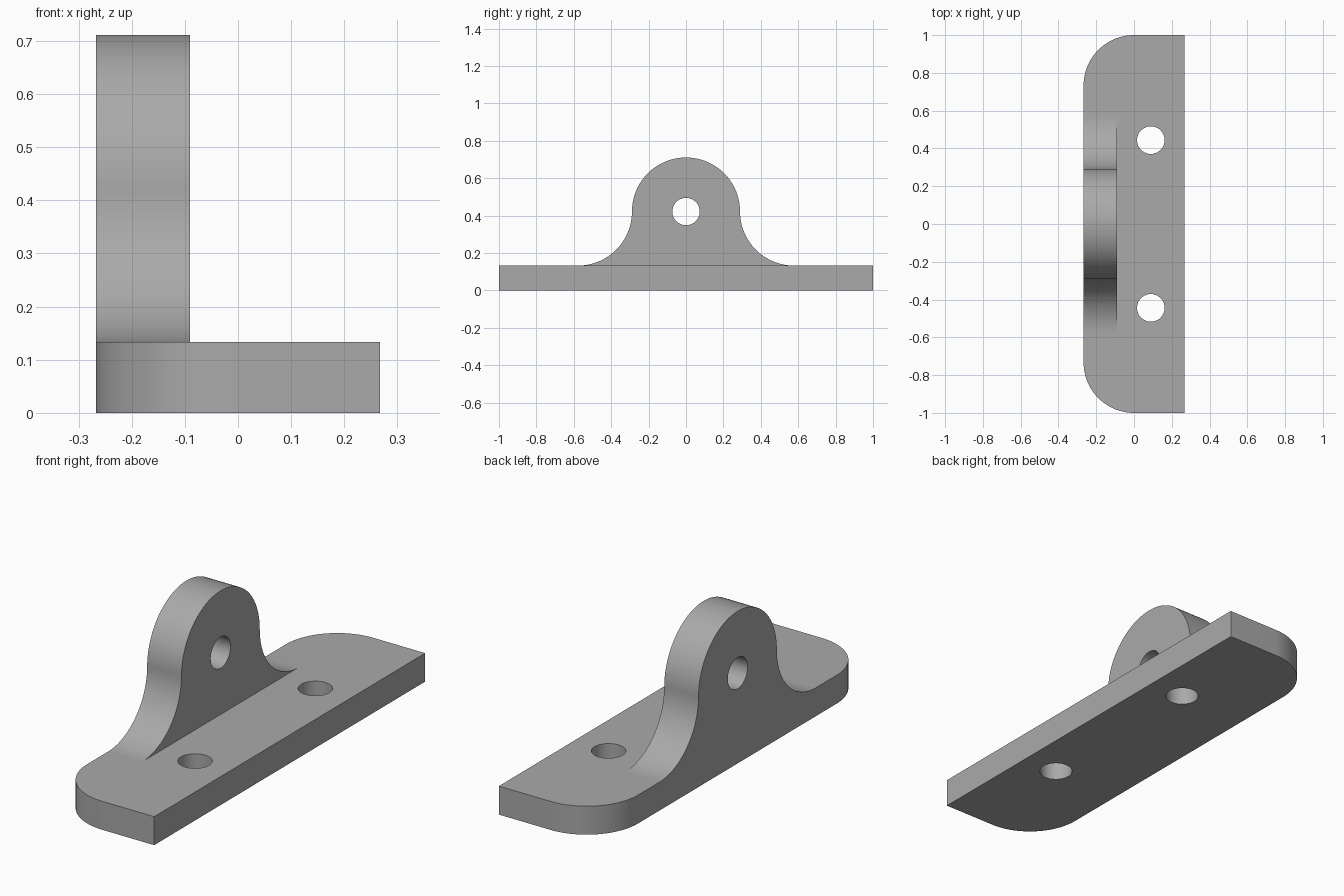
import bpy, bmesh
from math import cos, sin, pi, radians
from mathutils import Matrix, Vector

cube = bpy.data.objects.get("Cube")
if cube:
    bpy.data.objects.remove(cube, do_unlink=True)

HALF_X = 0.267      # half depth of the base
BASE_H = 0.133      # base thickness
LUG_T = 0.177       # lug thickness
LUG_R = 0.289       # lug crown and fillet radius
AXIS_Z = BASE_H + LUG_R
HOLE_R = 0.073
HOLE_X, HOLE_Y = 0.089, 0.444

steel = bpy.data.materials.new("Grey metal")
steel.use_nodes = True
grey = (0.4, 0.4, 0.4, 1)
steel.diffuse_color = grey
steel.node_tree.nodes["Principled BSDF"].inputs["Base Color"].default_value = grey


def arc(cx, cy, r, start, end, steps=32):
    angles = [radians(start + (end - start) * i / steps) for i in range(steps + 1)]
    return [(cx + r * cos(a), cy + r * sin(a)) for a in angles]


def finish(name, bm):
    bmesh.ops.remove_doubles(bm, verts=bm.verts, dist=1e-5)
    bmesh.ops.recalc_face_normals(bm, faces=bm.faces)
    mesh = bpy.data.meshes.new(name)
    bm.to_mesh(mesh)
    bm.free()
    mesh.materials.append(steel)
    ob = bpy.data.objects.new(name, mesh)
    bpy.context.collection.objects.link(ob)
    return ob


def prism(name, points, direction):
    """Extrude a closed outline along a direction."""
    bm = bmesh.new()
    face = bm.faces.new([bm.verts.new(p) for p in points])
    moved = bmesh.ops.extrude_face_region(bm, geom=[face])["geom"]
    bmesh.ops.translate(bm, vec=Vector(direction),
                        verts=[v for v in moved if isinstance(v, bmesh.types.BMVert)])
    # Put back the starting cap if the extrusion consumed it
    bmesh.ops.holes_fill(bm, edges=[e for e in bm.edges if e.is_boundary], sides=0)
    return finish(name, bm)


def combine(target, tool, operation):
    mod = target.modifiers.new(tool.name, "BOOLEAN")
    mod.operation, mod.object, mod.solver = operation, tool, "EXACT"
    bpy.context.view_layer.objects.active = target
    bpy.ops.object.modifier_apply(modifier=mod.name)
    bpy.data.objects.remove(tool, do_unlink=True)


def drill(target, centre, axis):
    bm = bmesh.new()
    turn = Vector((0, 0, 1)).rotation_difference(Vector(axis)).to_matrix().to_4x4()
    bmesh.ops.create_cone(bm, cap_ends=True, segments=64, radius1=HOLE_R, radius2=HOLE_R,
                          depth=0.5, matrix=Matrix.Translation(centre) @ turn)
    combine(target, finish("hole_cutter", bm), "DIFFERENCE")


# Base plate: two rounded corners along the lug side
outline = ([(HALF_X, -1), (HALF_X, 1)]
           + arc(0, 1 - HALF_X, HALF_X, 90, 180)
           + arc(0, HALF_X - 1, HALF_X, 180, 270))
bracket = prism("mounting_bracket", [(x, y, 0) for x, y in outline], (0, 0, BASE_H))

# Upright lug: round crown flaring into the base through concave fillets
root = BASE_H / 2
profile = ([(-2 * LUG_R, root), (2 * LUG_R, root)]
           + arc(2 * LUG_R, AXIS_Z, LUG_R, 270, 180)
           + arc(0, AXIS_Z, LUG_R, 0, 180, 64)[1:-1]
           + arc(-2 * LUG_R, AXIS_Z, LUG_R, 0, -90))
lug = prism("upright_lug", [(-HALF_X, y, z) for y, z in profile], (LUG_T, 0, 0))
combine(bracket, lug, "UNION")

# Pin hole through the lug and two bolt holes through the base
drill(bracket, (-HALF_X + LUG_T / 2, 0, AXIS_Z), (1, 0, 0))
for side in (-1, 1):
    drill(bracket, (HOLE_X, side * HOLE_Y, BASE_H / 2), (0, 0, 1))

# Smooth curved walls, crisp rims
bpy.ops.object.select_all(action="DESELECT")
bracket.select_set(True)
bpy.context.view_layer.objects.active = bracket
bpy.ops.object.shade_smooth_by_angle(angle=radians(30))
